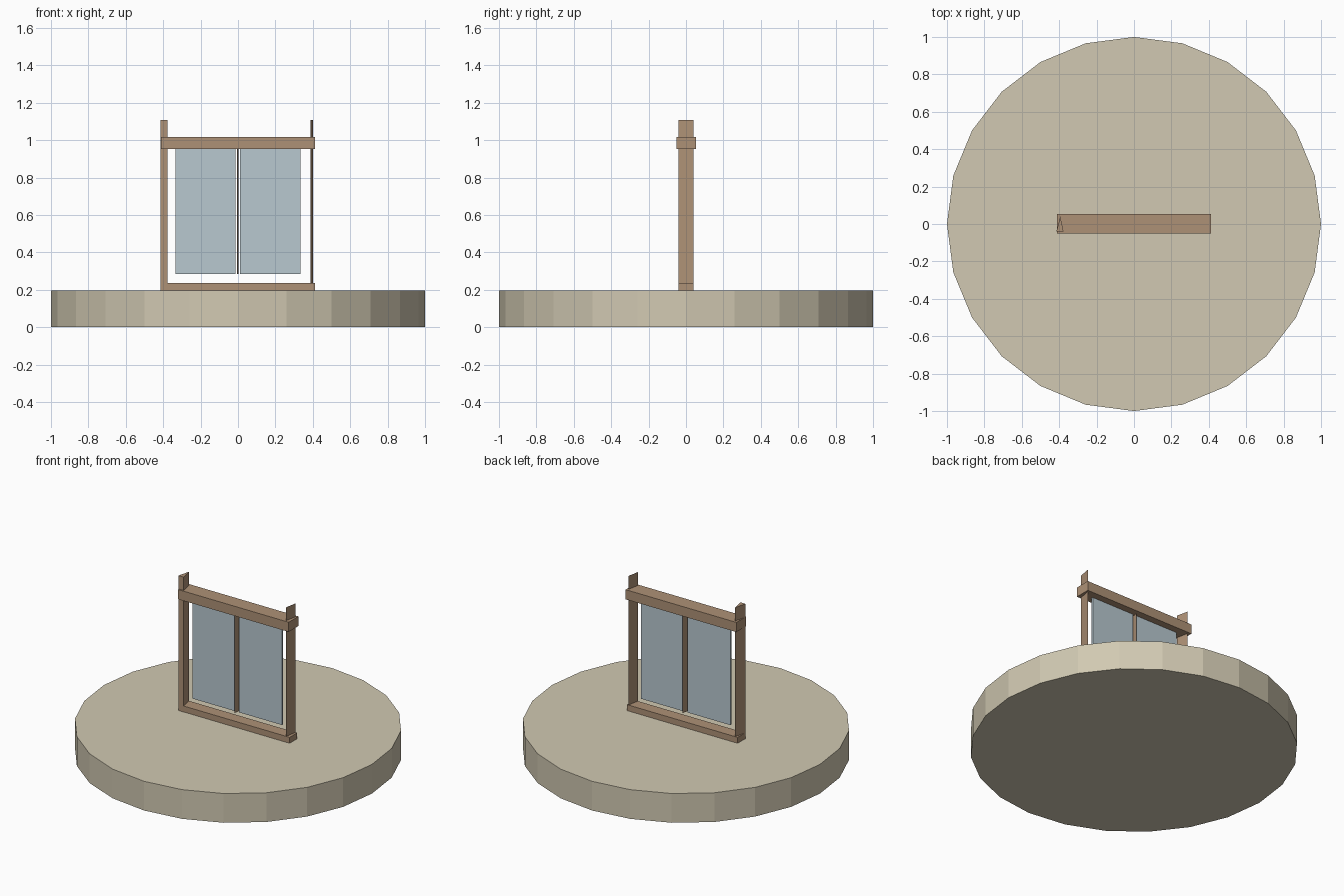
import bpy, bmesh, math

if "Cube" in bpy.data.objects:
    bpy.data.objects.remove(bpy.data.objects["Cube"])


def srgb(r, g, b):
    f = lambda c: c / 12.92 if c <= 0.04045 else ((c + 0.055) / 1.055) ** 2.4
    return (f(r / 255), f(g / 255), f(b / 255), 1)


def material(name, colour):
    m = bpy.data.materials.new(name)
    m.diffuse_color = colour
    m.use_nodes = True
    m.node_tree.nodes["Principled BSDF"].inputs["Base Color"].default_value = m.diffuse_color
    return m


STONE = material("pale stone", srgb(209, 201, 178))
WOOD = material("brown wood", srgb(174, 145, 118))
GLASS = material("blue glass", srgb(184, 200, 208))


def prism(name, outline, z0, z1, mat):
    """Upright solid from a plan outline; two points give a thin upright board."""
    bm = bmesh.new()
    low = [bm.verts.new((x, y, z0)) for x, y in outline]
    high = [bm.verts.new((x, y, z1)) for x, y in outline]
    n = len(outline)
    for i in range(n if n > 2 else 1):
        j = (i + 1) % n
        bm.faces.new((low[i], low[j], high[j], high[i]))
    if n > 2:
        bm.faces.new(low[::-1])
        bm.faces.new(high)
    mesh = bpy.data.meshes.new(name)
    bm.to_mesh(mesh)
    bm.free()
    mesh.materials.append(mat)
    ob = bpy.data.objects.new(name, mesh)
    bpy.context.collection.objects.link(ob)
    return ob


def box(name, x0, x1, y0, y1, z0, z1, mat):
    return prism(name, [(x0, y0), (x1, y0), (x1, y1), (x0, y1)], z0, z1, mat)


# Round 24-sided base
angles = [math.tau * i / 24 for i in range(24)]
prism("round_base", [(math.cos(a), math.sin(a)) for a in angles], 0, 0.197, STONE)

# Sill and top beam
box("sill", -0.413, 0.413, -0.04, 0.04, 0.197, 0.237, WOOD)
box("top_beam", -0.413, 0.413, -0.05, 0.053, 0.952, 1.017, WOOD)

# Wedge post on the left, thin slanted boards at the right and centre
prism("left_post", [(-0.415, -0.041), (-0.377, -0.041), (-0.394, 0.041)], 0.197, 1.107, WOOD)
prism("right_post", [(0.387, -0.041), (0.402, 0.041)], 0.197, 1.107, WOOD)
prism("centre_mullion", [(-0.006, -0.03), (0.004, 0.03)], 0.285, 0.955, WOOD)

# Glass panes
for side, x0, x1 in (("left", -0.335, -0.013), ("right", 0.011, 0.333)):
    box(side + "_pane", x0, x1, -0.005, 0.005, 0.285, 0.955, GLASS)
